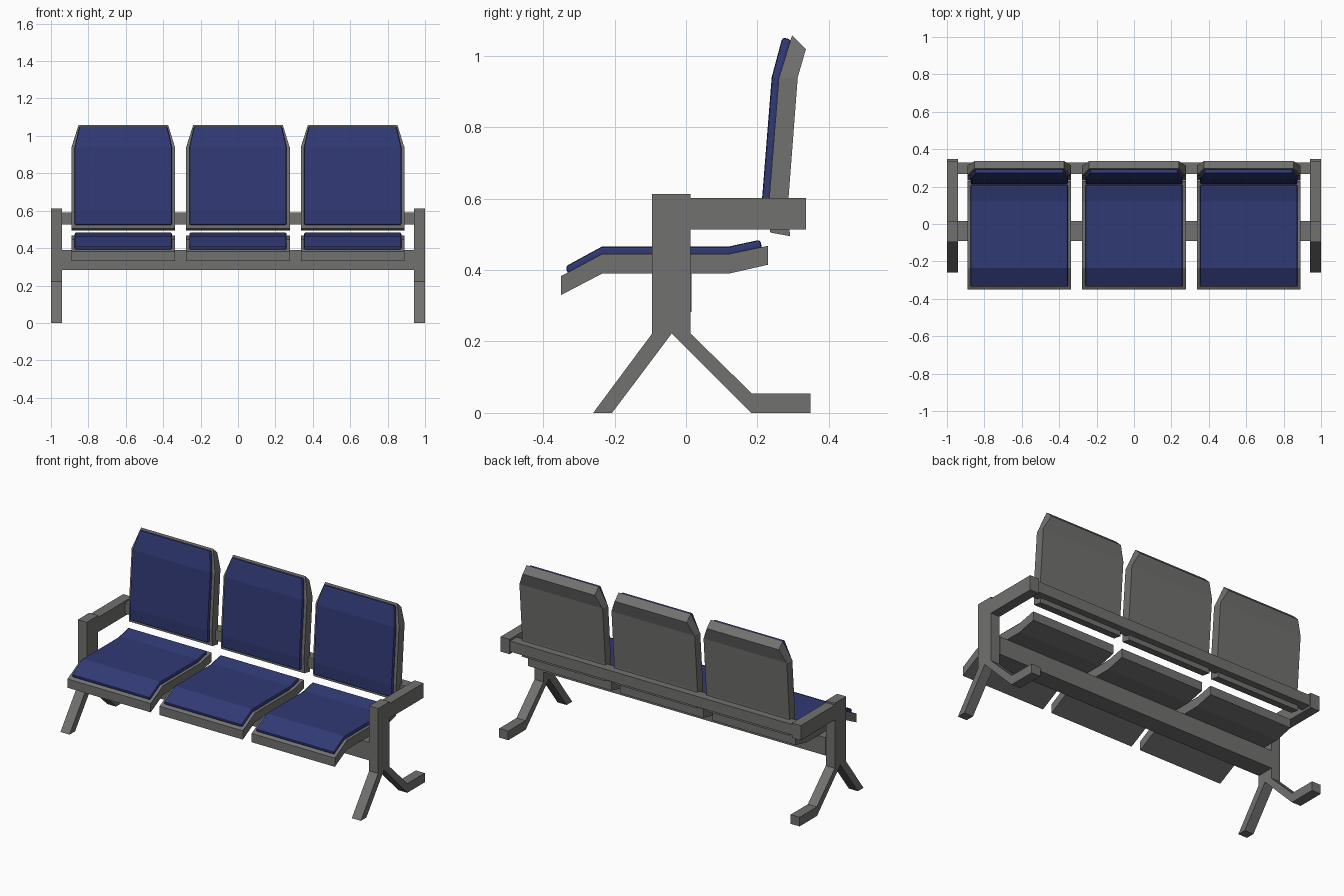
import bpy, bmesh

if "Cube" in bpy.data.objects:
    bpy.data.objects.remove(bpy.data.objects["Cube"])

def material(name, rgb):
    m = bpy.data.materials.new(name)
    m.diffuse_color = (*rgb, 1)
    m.use_nodes = True
    m.node_tree.nodes["Principled BSDF"].inputs["Base Color"].default_value = m.diffuse_color
    return m

GREY = material("grey metal", (0.165, 0.165, 0.162))
BLUE = material("blue upholstery", (0.030, 0.041, 0.175))

def finish(name, bm, mat, bevel=0):
    bmesh.ops.recalc_face_normals(bm, faces=bm.faces)
    me = bpy.data.meshes.new(name)
    bm.to_mesh(me)
    bm.free()
    me.materials.append(mat)
    ob = bpy.data.objects.new(name, me)
    bpy.context.collection.objects.link(ob)
    if bevel:
        mod = ob.modifiers.new("soft rim", 'BEVEL')
        mod.width = bevel
        mod.segments = 2
        mod.limit_method = 'ANGLE'
        mod.angle_limit = 1.0
    return ob

def prism(name, outline, x0, x1, mat):
    """Extrude a (y, z) outline from x0 to x1."""
    bm = bmesh.new()
    f = bm.faces.new([bm.verts.new((x0, y, z)) for y, z in outline])
    r = bmesh.ops.extrude_face_region(bm, geom=[f])
    vs = [v for v in r["geom"] if isinstance(v, bmesh.types.BMVert)]
    bmesh.ops.translate(bm, verts=vs, vec=(x1 - x0, 0, 0))
    return finish(name, bm, mat)

def rect(y0, y1, z0, z1):
    return [(y0, z0), (y1, z0), (y1, z1), (y0, z1)]

def slab(name, cx, outer, inner, widths, mat, bevel=0):
    """Bent panel: stations of outer/inner (y, z) points with half widths."""
    bm = bmesh.new()
    rings = []
    for o, i, w in zip(outer, inner, widths):
        rings.append([bm.verts.new((cx + s * w, *p))
                      for s, p in ((-1, o), (1, o), (1, i), (-1, i))])
    for a, b in zip(rings, rings[1:]):
        for k in range(4):
            n = (k + 1) % 4
            bm.faces.new((a[k], a[n], b[n], b[k]))
    bm.faces.new(rings[0])
    bm.faces.new(rings[-1])
    return finish(name, bm, mat, bevel)

# end frames: post, armrest and forked legs
for side, s in (("left", -1), ("right", 1)):
    x0, x1 = s * 0.94, s * 1.0
    prism(side + "_post", rect(-0.095, 0.013, 0.222, 0.613), x0, x1, GREY)
    prism(side + "_armrest", rect(0.013, 0.336, 0.513, 0.602), x0, x1, GREY)
    prism(side + "_front_leg", [(-0.095, 0.222), (-0.26, 0), (-0.207, 0),
                                (-0.04, 0.222)], x0, x1, GREY)
    prism(side + "_back_leg", [(-0.04, 0.222), (0.182, 0), (0.348, 0),
                               (0.348, 0.055), (0.184, 0.055),
                               (0.013, 0.222)], x0, x1, GREY)

# cross members
prism("seat_beam", rect(-0.092, 0.015, 0.283, 0.39), -0.94, 0.94, GREY)
prism("back_rail", rect(0.268, 0.33, 0.526, 0.59), -0.94, 0.94, GREY)

# three seats
for n, cx in enumerate((-0.613, 0, 0.613), 1):
    slab(f"seat_shell_{n}", cx,
         [(-0.35, 0.383), (-0.235, 0.445), (0.12, 0.445), (0.23, 0.468)],
         [(-0.35, 0.33), (-0.235, 0.39), (0.12, 0.39), (0.23, 0.415)],
         [0.277] * 4, GREY)
    slab(f"seat_cushion_{n}", cx,
         [(-0.338, 0.41), (-0.235, 0.466), (0.12, 0.466), (0.208, 0.485)],
         [(-0.33, 0.388), (-0.232, 0.44), (0.12, 0.44), (0.213, 0.46)],
         [0.26] * 4, BLUE, 0.008)
    slab(f"back_shell_{n}", cx,
         [(0.236, 0.505), (0.233, 0.6), (0.26, 0.937), (0.297, 1.057)],
         [(0.291, 0.495), (0.287, 0.6), (0.313, 0.94), (0.336, 1.019)],
         [0.277, 0.277, 0.277, 0.24], GREY)
    slab(f"back_cushion_{n}", cx,
         [(0.215, 0.525), (0.213, 0.6), (0.24, 0.94), (0.27, 1.052)],
         [(0.24, 0.523), (0.238, 0.6), (0.265, 0.937), (0.295, 1.045)],
         [0.26, 0.26, 0.26, 0.235], BLUE, 0.008)
